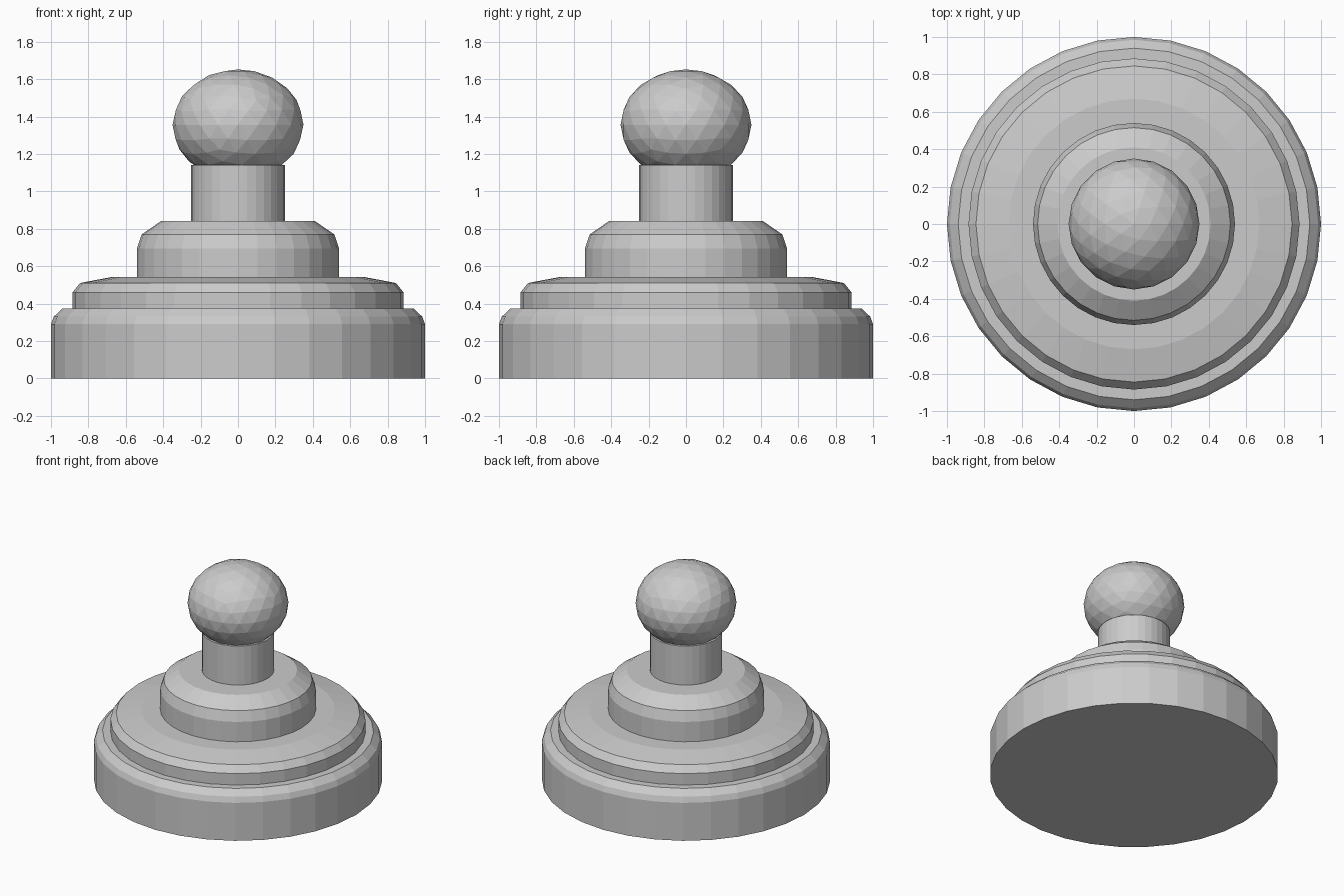
import bpy
import bmesh
import math

default_cube = bpy.data.objects.get("Cube")
if default_cube:
    bpy.data.objects.remove(default_cube, do_unlink=True)

SIDES = 32

# One plain grey for every part
grey = bpy.data.materials.new("plain grey")
grey.use_nodes = True
colour = (0.6, 0.6, 0.6, 1)
grey.diffuse_color = colour
grey.node_tree.nodes["Principled BSDF"].inputs["Base Color"].default_value = colour


def finish(bm, name):
    bmesh.ops.recalc_face_normals(bm, faces=bm.faces)
    mesh = bpy.data.meshes.new(name)
    bm.to_mesh(mesh)
    bm.free()
    mesh.materials.append(grey)
    obj = bpy.data.objects.new(name, mesh)
    bpy.context.collection.objects.link(obj)
    return obj


def turned(name, profile):
    """Closed solid of revolution from (radius, height) points."""
    bm = bmesh.new()
    rings = []
    for r, z in profile:
        angles = [math.tau * i / SIDES for i in range(SIDES)]
        rings.append([bm.verts.new((r * math.cos(a), r * math.sin(a), z)) for a in angles])
    for low, high in zip(rings, rings[1:]):
        for i in range(SIDES):
            j = (i + 1) % SIDES
            bm.faces.new((low[i], low[j], high[j], high[i]))
    bm.faces.new(rings[0][::-1])
    bm.faces.new(rings[-1])
    return finish(bm, name)


# Stepped base, collar and neck in one lathe profile
turned("stepped_base", [
    (1.0, 0), (1.0, 0.29), (0.985, 0.33), (0.94, 0.373),      # foot
    (0.885, 0.373), (0.885, 0.46), (0.845, 0.51),             # middle step
    (0.67, 0.543), (0.54, 0.543),                             # sloping shoulder
    (0.54, 0.695), (0.515, 0.77), (0.41, 0.842),              # collar
    (0.25, 0.842), (0.25, 1.14),                              # neck
])

# Slightly flattened faceted ball on top
ball = bmesh.new()
bmesh.ops.create_icosphere(ball, subdivisions=3, radius=1)
bmesh.ops.scale(ball, vec=(0.35, 0.35, 0.296), verts=ball.verts)
bmesh.ops.translate(ball, vec=(0, 0, 1.356), verts=ball.verts)
finish(ball, "ball_top")
